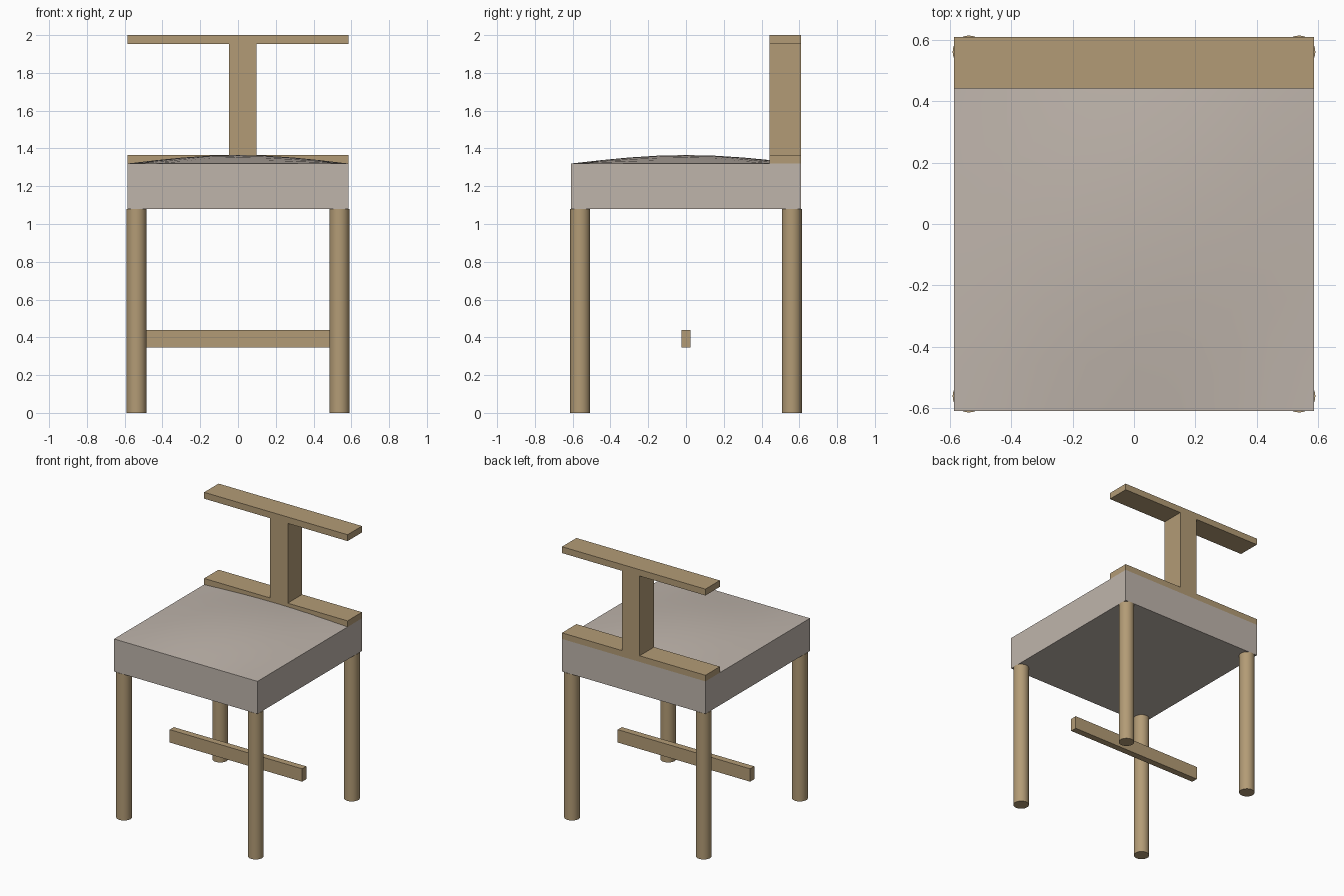
import bpy, bmesh, math

if "Cube" in bpy.data.objects:
    bpy.data.objects.remove(bpy.data.objects["Cube"])


def material(name, rgb):
    m = bpy.data.materials.new(name)
    m.diffuse_color = (*rgb, 1)
    m.use_nodes = True
    m.node_tree.nodes["Principled BSDF"].inputs["Base Color"].default_value = m.diffuse_color
    return m


WOOD = material("wood", (0.45, 0.33, 0.18))
FABRIC = material("fabric", (0.52, 0.46, 0.41))


def make(name, bm, mat, smooth=False):
    bmesh.ops.recalc_face_normals(bm, faces=bm.faces)
    me = bpy.data.meshes.new(name)
    bm.to_mesh(me)
    bm.free()
    me.materials.append(mat)
    ob = bpy.data.objects.new(name, me)
    bpy.context.collection.objects.link(ob)
    if smooth:
        bpy.ops.object.select_all(action='DESELECT')
        ob.select_set(True)
        bpy.context.view_layer.objects.active = ob
        bpy.ops.object.shade_smooth_by_angle(angle=math.radians(30))
    return ob


def box(name, lo, hi):
    bm = bmesh.new()
    bmesh.ops.create_cube(bm, size=1)
    for v in bm.verts:
        v.co = [(a + b) / 2 + c * (b - a) for a, b, c in zip(lo, hi, v.co)]
    return make(name, bm, WOOD)


W, D = 0.585, 0.609          # half width and half depth of the seat
SEAT_Z, EDGE_Z, CROWN = 1.08, 1.32, 0.045

# Seat cushion: straight sides with a softly crowned top
bm = bmesh.new()
bmesh.ops.create_grid(bm, x_segments=8, y_segments=8, size=1)
bottom = list(bm.verts)
ext = bmesh.ops.extrude_face_region(bm, geom=bm.faces[:], use_keep_orig=True)
top = [g for g in ext["geom"] if isinstance(g, bmesh.types.BMVert)]
for v in top:
    dome = math.cos(v.co.x * math.pi / 2) * math.cos(v.co.y * math.pi / 2)
    v.co = (v.co.x * W, v.co.y * D, EDGE_Z + CROWN * dome)
for v in bottom:
    v.co = (v.co.x * W, v.co.y * D, SEAT_Z)
make("seat", bm, FABRIC, smooth=True)

# Four round legs
for row, y in (("front", -0.56), ("back", 0.56)):
    for side, x in (("left", -0.537), ("right", 0.537)):
        bm = bmesh.new()
        bmesh.ops.create_cone(bm, cap_ends=True, segments=32, radius1=0.053,
                              radius2=0.053, depth=SEAT_Z)
        bmesh.ops.translate(bm, verts=bm.verts, vec=(x, y, SEAT_Z / 2))
        make(f"{row}_{side}_leg", bm, WOOD, smooth=True)

# Floating stretcher between the legs
box("stretcher", (-0.54, -0.024, 0.345), (0.54, 0.024, 0.44))

# Backrest: lower rail, slightly off-centre post, top rail
box("lower_back_rail", (-W, 0.441, EDGE_Z), (W, D, 1.365))
box("back_post", (-0.048, 0.441, 1.365), (0.097, D, 1.953))
box("top_back_rail", (-W, 0.441, 1.953), (W, D, 2.0))
